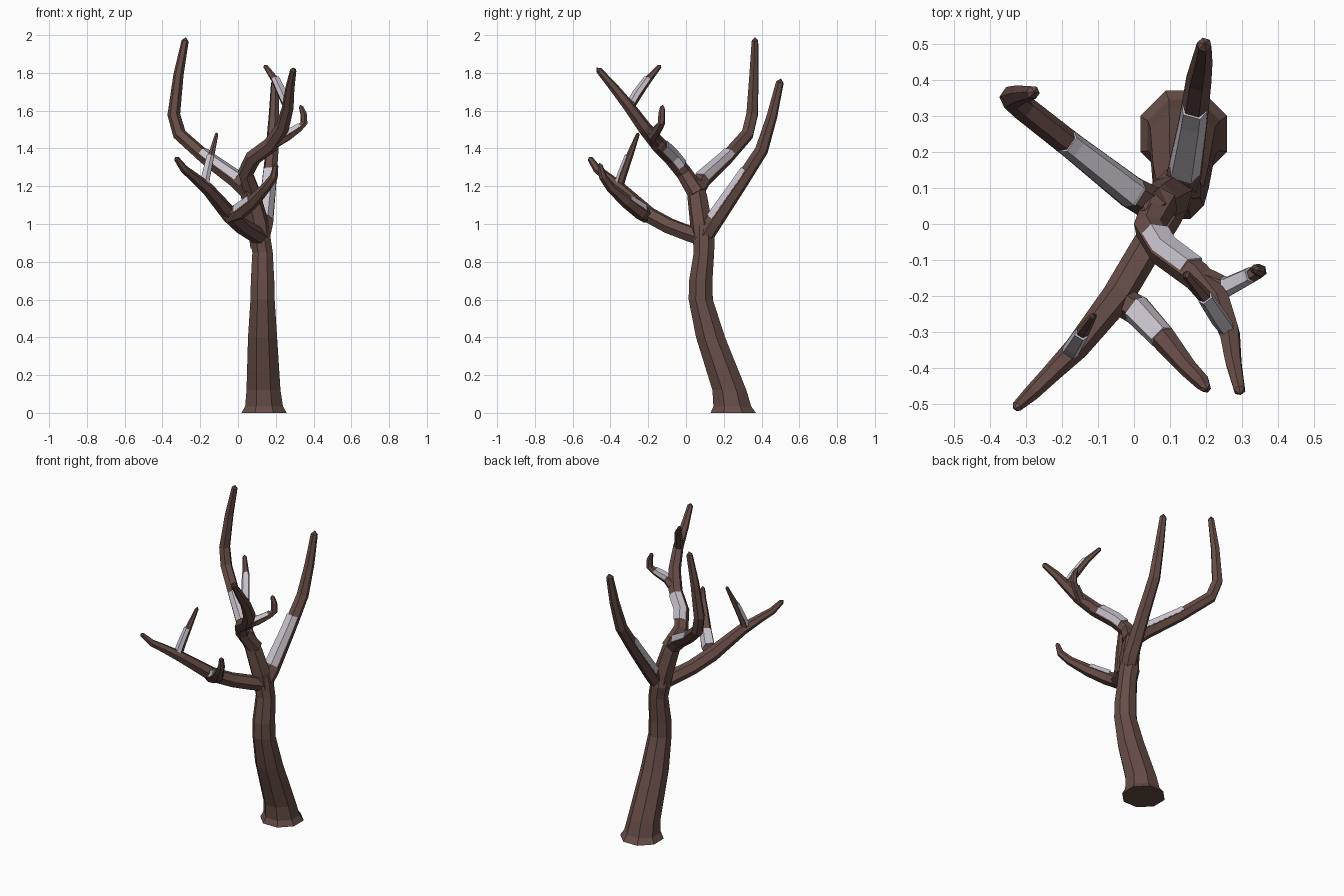
import bpy, bmesh, math
from mathutils import Vector


def material(name, rgb):
    m = bpy.data.materials.new(name)
    m.diffuse_color = (*rgb, 1)
    return m


BARK = material("brown bark", (0.135, 0.073, 0.062))
SNOW = material("pale snow", (0.60, 0.56, 0.62))


def frames(path):
    """Tangent and upward normal at each path point, carried along the bends."""
    pts = [Vector(p[:3]) for p in path]
    out, n = [], Vector((0, 0, 1))
    for i, p in enumerate(pts):
        a = (p - pts[i - 1]).normalized() if i else Vector()
        b = (pts[i + 1] - p).normalized() if i < len(pts) - 1 else Vector()
        t = (a + b).normalized()
        n = (n - t * n.dot(t)).normalized()
        out.append((p, t, n.copy()))
    return out


def loft(name, rings, mat, tip=None):
    """Skin a list of closed rings; close with flat caps or a pointed tip."""
    bm = bmesh.new()
    vr = [[bm.verts.new(p) for p in r] for r in rings]
    k = len(vr[0])
    for a, b in zip(vr, vr[1:]):
        for i in range(k):
            j = (i + 1) % k
            bm.faces.new((a[i], a[j], b[j], b[i]))
    bm.faces.new(vr[0][::-1])
    if tip is None:
        bm.faces.new(vr[-1])
    else:
        v = bm.verts.new(tip)
        for i in range(k):
            bm.faces.new((vr[-1][i], vr[-1][(i + 1) % k], v))
    bmesh.ops.recalc_face_normals(bm, faces=bm.faces)
    me = bpy.data.meshes.new(name)
    bm.to_mesh(me)
    bm.free()
    me.materials.append(mat)
    ob = bpy.data.objects.new(name, me)
    bpy.context.collection.objects.link(ob)
    return ob


def section(p, t, n, r, angles):
    s = t.cross(n)
    return [p + (n * math.cos(a) + s * math.sin(a)) * r for a in angles]


def branch(name, path, snow=None):
    """Six-sided tapering branch from (x, y, z, radius) points, with an optional snow strip."""
    fr = frames(path)
    hexa = [math.radians(30 + 60 * i) for i in range(6)]
    rings = [section(p, t, n, q[3], hexa) for (p, t, n), q in zip(fr, path)]
    p, t, n = fr[-1]
    loft(name, rings, BARK, p + t * path[-1][3])
    if snow:
        a, b = snow
        cuts = [a] + [i for i in range(len(path)) if a < i < b] + [b]
        arc = [math.radians(d) for d in (-80, -32, 32, 80)]
        strip = []
        for c in cuts:
            i = min(int(c), len(path) - 2)
            f = c - i
            (p0, t0, n0), (p1, t1, n1) = fr[i], fr[i + 1]
            r = path[i][3] * (1 - f) + path[i + 1][3] * f
            tt = t0.lerp(t1, f).normalized()
            nn = n0.lerp(n1, f)
            nn = (nn - tt * nn.dot(tt)).normalized()
            pos = p0.lerp(p1, f)
            ring = section(pos, tt, nn, r + 0.007, arc)
            ring[0] = pos.lerp(ring[0], 0.82)
            ring[3] = pos.lerp(ring[3], 0.82)
            strip.append(ring)
        loft(name + "_snow", strip, SNOW)


# Trunk: level eight-sided rings (x, y, z, half width)
trunk = [(0.138, 0.25, 0.0, 0.12), (0.138, 0.245, 0.035, 0.1), (0.135, 0.23, 0.12, 0.09),
         (0.13, 0.13, 0.4, 0.077), (0.13, 0.078, 0.6, 0.064), (0.13, 0.078, 0.7, 0.062),
         (0.13, 0.095, 0.85, 0.054), (0.115, 0.095, 0.93, 0.057), (0.115, 0.09, 0.99, 0.045)]
octo = [math.radians(22.5 + 45 * i) for i in range(8)]
k = 1 / math.cos(math.pi / 8)
loft("trunk", [[Vector((x + r * k * math.cos(a), y + r * k * math.sin(a), z)) for a in octo]
               for x, y, z, r in trunk], BARK)

# Central stem above the fork
branch("upper_stem", [(0.12, 0.095, 0.88, 0.056), (0.105, 0.08, 1.0, 0.06),
                      (0.07, 0.06, 1.14, 0.054), (0.045, 0.045, 1.22, 0.045)])

# Long limbs at the back
branch("back_limb", [(0.12, 0.08, 0.9, 0.045), (0.14, 0.14, 1.0, 0.048), (0.165, 0.29, 1.22, 0.04),
                     (0.18, 0.40, 1.39, 0.036), (0.19, 0.455, 1.57, 0.029),
                     (0.195, 0.497, 1.75, 0.021)], (1.1, 2.35))
branch("left_limb", [(0.06, 0.05, 1.17, 0.048), (-0.01, 0.09, 1.235, 0.045),
                     (-0.17, 0.215, 1.35, 0.037), (-0.31, 0.325, 1.475, 0.036),
                     (-0.34, 0.35, 1.58, 0.034), (-0.315, 0.36, 1.79, 0.027),
                     (-0.28, 0.365, 1.97, 0.019)], (0.9, 2.15))

# Right limb with a back-pointing twig and a hooked twig
branch("right_limb", [(0.075, 0.06, 1.16, 0.05), (0.04, -0.01, 1.27, 0.043),
                      (0.08, -0.075, 1.35, 0.043), (0.175, -0.145, 1.42, 0.042),
                      (0.235, -0.22, 1.51, 0.037), (0.265, -0.3, 1.62, 0.031),
                      (0.275, -0.38, 1.72, 0.025), (0.293, -0.462, 1.815, 0.017)], (1.4, 2.8))
branch("right_back_twig", [(0.268, -0.305, 1.6, 0.02), (0.235, -0.26, 1.68, 0.024),
                           (0.195, -0.2, 1.765, 0.02), (0.145, -0.14, 1.835, 0.012)], (0.5, 2.0))
branch("hooked_twig", [(0.2, -0.16, 1.44, 0.038), (0.26, -0.175, 1.465, 0.028),
                       (0.32, -0.145, 1.505, 0.022), (0.35, -0.13, 1.535, 0.02),
                       (0.347, -0.128, 1.585, 0.018), (0.333, -0.125, 1.62, 0.012)], (0.9, 2.3))

# Low front limb with two twigs
branch("front_limb", [(0.125, 0.09, 0.925, 0.045), (0.085, 0.015, 0.95, 0.045),
                      (0.02, -0.09, 0.99, 0.044), (-0.045, -0.2, 1.05, 0.044),
                      (-0.16, -0.345, 1.185, 0.034), (-0.235, -0.42, 1.25, 0.026),
                      (-0.285, -0.47, 1.29, 0.022), (-0.325, -0.507, 1.345, 0.015)])
branch("front_up_twig", [(-0.18, -0.36, 1.18, 0.024), (-0.165, -0.335, 1.26, 0.022),
                         (-0.14, -0.295, 1.37, 0.018), (-0.113, -0.255, 1.475, 0.01)], (0.4, 1.9))
branch("front_right_twig", [(-0.06, -0.2, 1.04, 0.04), (0.01, -0.24, 1.065, 0.042),
                            (0.08, -0.315, 1.12, 0.036), (0.15, -0.4, 1.195, 0.026),
                            (0.19, -0.44, 1.25, 0.022), (0.2, -0.455, 1.31, 0.014)], (0.9, 2.0))
